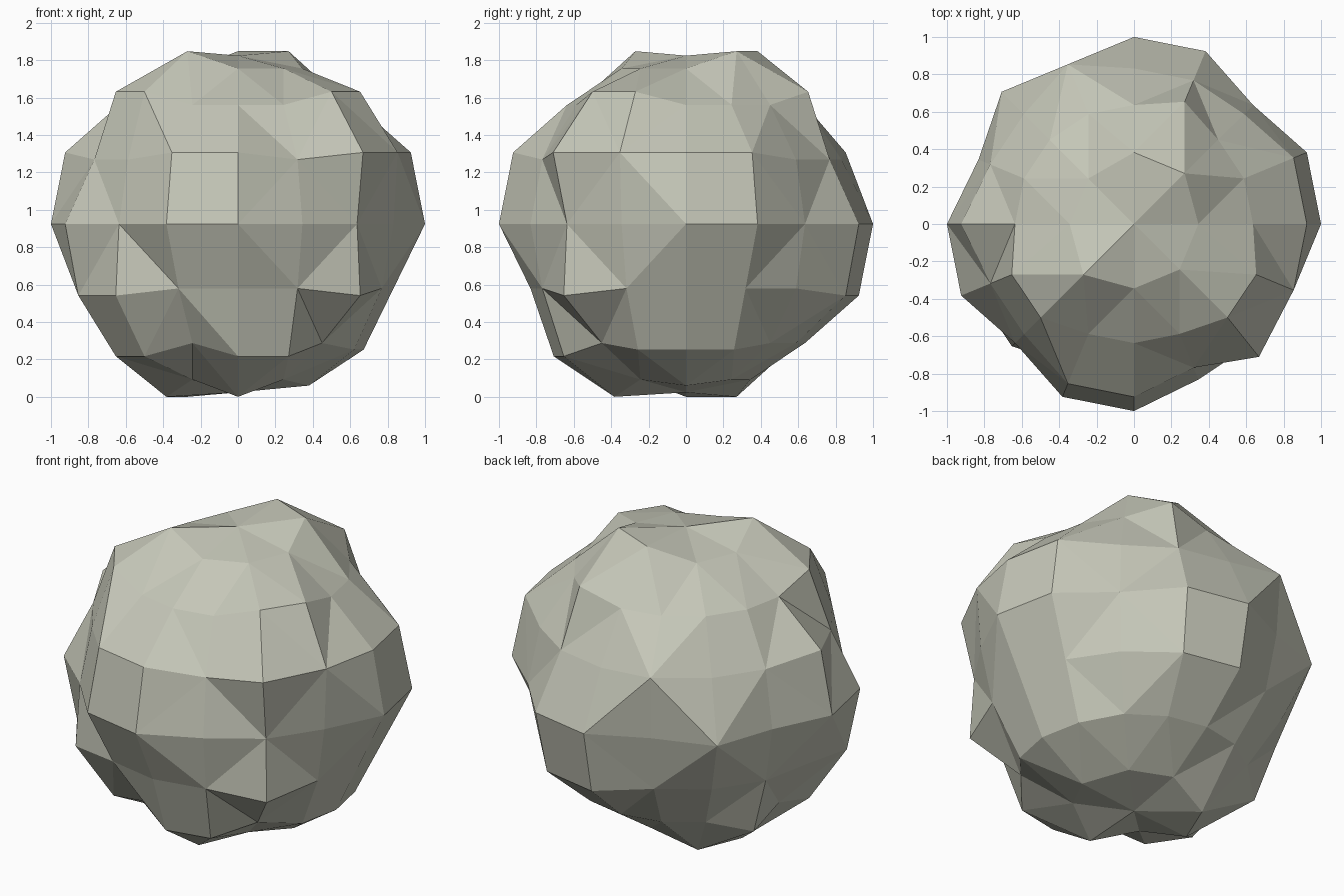
import bpy, bmesh
from math import sin, cos, radians
from mathutils import Vector

cube = bpy.data.objects.get("Cube")
if cube:
    bpy.data.objects.remove(cube, do_unlink=True)

# Stone colour
stone = bpy.data.materials.new("pale_grey_stone")
stone.use_nodes = True
COLOR = (0.56, 0.57, 0.48, 1)
stone.diffuse_color = COLOR
bsdf = stone.node_tree.nodes["Principled BSDF"]
bsdf.inputs["Base Color"].default_value = COLOR
bsdf.inputs["Roughness"].default_value = 0.9

# Chipping depth of each corner, ring by ring from the top:
# o = outer surface, m = lightly chipped, i = chipped inward
DEPTH = {"o": 1.0, "m": 0.95, "i": 0.9}
RINGS = [
    "iooiioii",
    "iiioiiiiiooiiioo",
    "ooiiioiioiiooioo",
    "ooiooioiooiooiii",
    "iiiooiiiiooiiioi",
    "mmiiiiioiooiooim",
    "miiooioi",
]
STEP = 22.5
CENTRE = Vector((0, 0, 0.924))

bm = bmesh.new()


def corner(elevation, azimuth, depth):
    e, a = radians(elevation), radians(azimuth)
    direction = Vector((cos(e) * cos(a), cos(e) * sin(a), sin(e)))
    return bm.verts.new(CENTRE + direction * depth)


# Rings of corners and the two poles
rings = []
for i, marks in enumerate(RINGS):
    elevation = (3 - i) * STEP
    rings.append([corner(elevation, k * 360 / len(marks), DEPTH[m])
                  for k, m in enumerate(marks)])
rings[2][14].co += Vector((0.015, -0.057, 0))
rings[6][0].co += Vector((0.016, 0, 0.014))


# Middle bands, with diagonals alternating like a checkerboard
for i in range(1, 5):
    upper, lower = rings[i], rings[i + 1]
    for k in range(16):
        n = (k + 1) % 16
        a, b, c, d = upper[k], upper[n], lower[n], lower[k]
        if (i + k) % 2:
            bm.faces.new((a, d, c))
            bm.faces.new((a, c, b))
        else:
            bm.faces.new((a, d, b))
            bm.faces.new((b, d, c))


# Caps narrow to half as many corners, then close to a pole
def cap(wide, narrow, elevation):
    pole = corner(elevation, 0, DEPTH["i"])
    for j in range(8):
        p, q = narrow[j], narrow[(j + 1) % 8]
        a, mid, b = wide[2 * j], wide[2 * j + 1], wide[(2 * j + 2) % 16]
        for tri in ((a, mid, p), (mid, q, p), (mid, b, q), (p, q, pole)):
            bm.faces.new(tri)


cap(rings[1], rings[0], 90)
cap(rings[5], rings[6], -90)

bmesh.ops.recalc_face_normals(bm, faces=bm.faces)
mesh = bpy.data.meshes.new("boulder")
bm.to_mesh(mesh)
bm.free()
mesh.materials.append(stone)
boulder = bpy.data.objects.new("boulder", mesh)
bpy.context.collection.objects.link(boulder)
